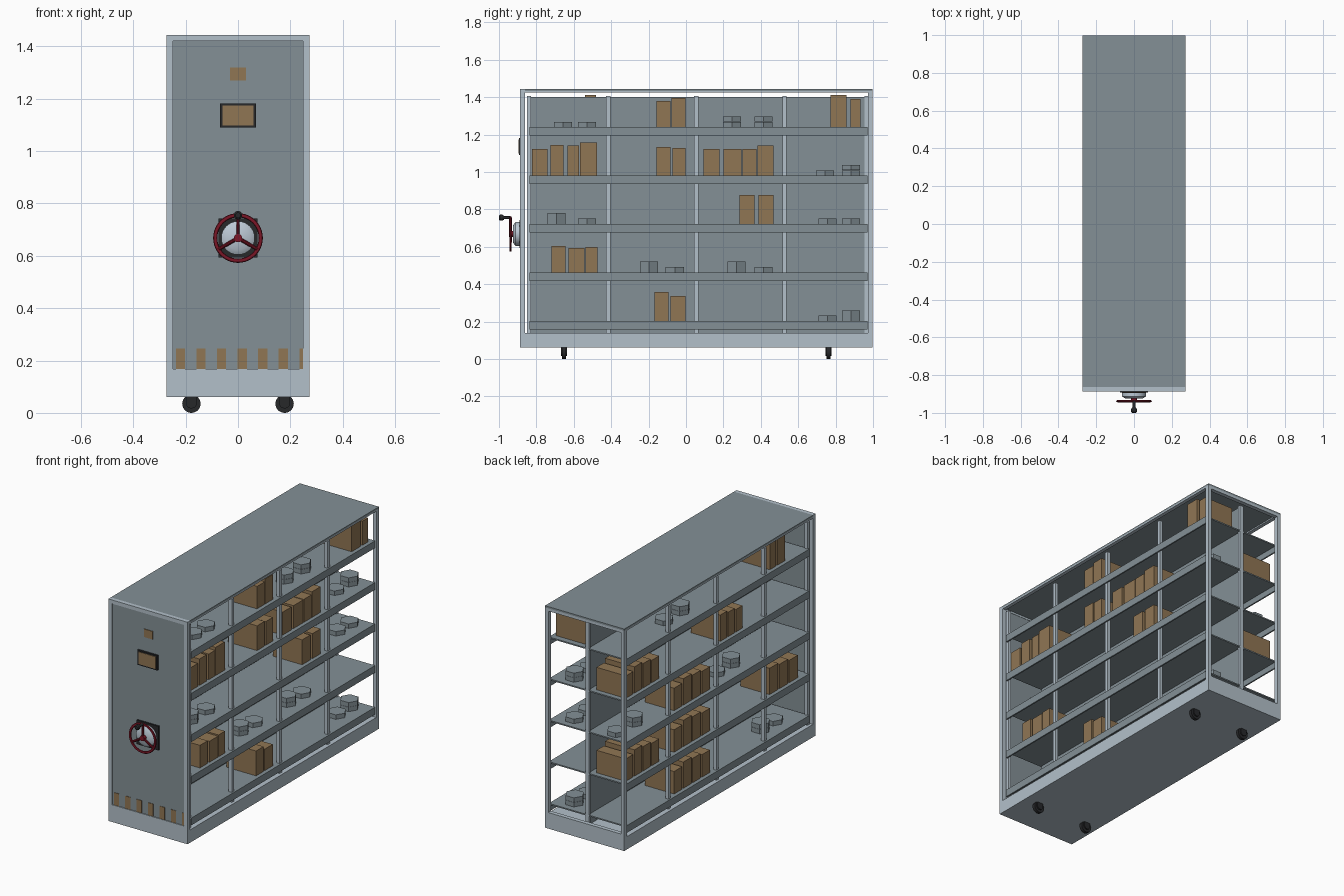
import bpy, bmesh, math
from mathutils import Matrix, Vector

if "Cube" in bpy.data.objects:
    bpy.data.objects.remove(bpy.data.objects["Cube"])


def mat(name, r, g, b):
    m = bpy.data.materials.new(name)
    m.diffuse_color = (r, g, b, 1)
    m.use_nodes = True
    m.node_tree.nodes["Principled BSDF"].inputs["Base Color"].default_value = m.diffuse_color
    return m


LIGHT = mat("pale_frame", .45, .53, .59)
GREY = mat("slate_grey", .23, .28, .305)
BROWN = mat("cardboard", .28, .18, .088)
BLACK = mat("black", .02, .021, .023)
RED = mat("dark_red", .20, .008, .02)
HUB = mat("hub_silver", .50, .58, .66)


def finish(name, bm, m, smooth=False):
    bmesh.ops.recalc_face_normals(bm, faces=bm.faces)
    me = bpy.data.meshes.new(name)
    bm.to_mesh(me)
    bm.free()
    me.materials.append(m)
    ob = bpy.data.objects.new(name, me)
    bpy.context.collection.objects.link(ob)
    if smooth:
        bpy.ops.object.select_all(action='DESELECT')
        ob.select_set(True)
        bpy.context.view_layer.objects.active = ob
        bpy.ops.object.shade_smooth_by_angle(angle=math.radians(35))
    return ob


def add_box(bm, x0, x1, y0, y1, z0, z1):
    c = Matrix.Translation(((x0 + x1) / 2, (y0 + y1) / 2, (z0 + z1) / 2))
    s = Matrix.Diagonal((abs(x1 - x0), y1 - y0, z1 - z0, 1))
    bmesh.ops.create_cube(bm, size=1, matrix=c @ s)


def boxes(name, m, dims):
    bm = bmesh.new()
    for d in dims:
        add_box(bm, *d)
    return finish(name, bm, m)


def add_rod(bm, a, b, r1, r2=None, n=24):
    a, b = Vector(a), Vector(b)
    d = b - a
    M = Matrix.Translation((a + b) / 2) @ d.to_track_quat('Z', 'Y').to_matrix().to_4x4()
    bmesh.ops.create_cone(bm, cap_ends=True, segments=n, radius1=r1,
                          radius2=r1 if r2 is None else r2, depth=d.length, matrix=M)


def rods(name, m, items):
    bm = bmesh.new()
    for i in items:
        add_rod(bm, *i)
    return finish(name, bm, m, True)


W, F, B = .273, -.887, .998
SHELF_Z = [.203, .463, .722, .980, 1.24]

# Carriage base, roof and end frames
boxes("base", LIGHT, [(-W, W, F, B, .06, .14)])
boxes("roof", GREY, [(-W, W, -.862, B, 1.432, 1.443)])
boxes("roof_rails", LIGHT, [(s * .25, s * W, -.862, B, 1.424, 1.432) for s in (-1, 1)])
boxes("front_frame", LIGHT,
      [(s * .248, s * W, F, -.86, .14, 1.443) for s in (-1, 1)]
      + [(-.248, .248, F, -.86, .14, .167), (-.248, .248, F, -.86, 1.42, 1.443)])
boxes("front_panel", GREY, [(-.248, .248, -.881, -.862, .167, 1.42)])
boxes("back_frame", LIGHT,
      [(s * .25, s * W, .972, B, .14, 1.432) for s in (-1, 1)]
      + [(-.25, .25, .972, B, .14, .16), (-.25, .25, .972, B, 1.415, 1.432)])

# Centre divider, uprights and shelves
boxes("centre_divider", GREY, [(-.005, .005, -.83, .97, .14, 1.40)])
boxes("uprights", LIGHT,
      [(s * .235, s * .256, y - .011, y + .011, .14, 1.405)
       for s in (-1, 1) for y in (-.84, -.416, .055, .527)]
      + [(-.012, .012, .955, .972, .14, 1.405)])
boxes("shelf_boards", GREY,
      [(-.257, .257, -.837, .97, z - .008, z) for z in SHELF_Z])
boxes("shelf_lips", GREY,
      [(s * .257, s * .266, -.837, .97, z - .045, z) for s in (-1, 1) for z in SHELF_Z])

# Cardboard boxes: (shelf, y start, y end, height)
right = [(4, -.158, -.083, .14), (4, -.078, -.003, .156), (4, .773, .858, .172),
         (4, .88, .933, .15), (3, -.823, -.741, .143), (3, -.725, -.655, .164),
         (3, -.634, -.572, .16), (3, -.567, -.476, .176), (3, -.158, -.083, .154),
         (3, -.072, -.003, .148), (3, .094, .179, .143), (3, .2, .296, .143),
         (3, .302, .377, .143), (3, .382, .468, .16), (2, .286, .366, .155),
         (2, .388, .468, .155), (1, -.72, -.644, .141), (1, -.628, -.543, .131),
         (1, -.537, -.473, .136), (0, -.168, -.094, .155), (0, -.083, -.003, .134)]
left = [(4, -.63, -.555, .16), (4, -.54, -.48, .17)]
# Rows on the left side: (shelf, y start, y end, count)
for k, y0, y1, n in [(3, -.21, .02, 3), (3, .61, .95, 4), (2, .11, .475, 4),
                     (1, .11, .475, 4), (1, .61, .95, 4), (0, .11, .475, 4),
                     (1, -.755, -.465, 3)]:
    step = (y1 - y0) / n
    left += [(k, y0 + i * step, y0 + (i + 1) * step - .012, .14 + .012 * (i % 3))
             for i in range(n)]
for name, s, rows in (("right_cartons", 1, right), ("left_cartons", -1, left)):
    boxes(name, BROWN, [(s * .04, s * .242, a, b, SHELF_Z[k], SHELF_Z[k] + h)
                        for k, a, b, h in rows])

# Hexagonal tins: (side, shelf, y, layers)
tins = [(1, 4, -.657, 1), (1, 4, -.53, 1), (1, 4, .246, 2), (1, 4, .414, 2),
        (1, 3, .743, 1), (1, 3, .882, 2), (1, 2, -.692, 2), (1, 2, -.53, 1),
        (1, 2, .757, 1), (1, 2, .882, 1), (1, 1, -.198, 2), (1, 1, -.06, 1),
        (1, 1, .27, 2), (1, 1, .414, 1), (1, 0, .757, 1), (1, 0, .882, 2),
        (-1, 4, .27, 2), (-1, 4, .43, 1), (-1, 2, -.08, 1), (-1, 2, -.23, 2),
        (-1, 2, .90, 1), (-1, 2, .73, 2), (-1, 0, -.52, 2), (-1, 0, -.65, 1)]
bm = bmesh.new()
for s, k, y, n in tins:
    for i in range(n):
        z = SHELF_Z[k] + i * .029
        M = Matrix.Translation((s * .15, y, z + .0135)) @ Matrix.Rotation(math.pi / 2, 4, 'Z')
        # corners point along y
        c = bmesh.ops.create_circle(bm, cap_ends=True, segments=6, radius=.056,
                                    matrix=M @ Matrix.Translation((0, 0, -.0135)))
        ring = [v for v in c["verts"]]
        face = ring[0].link_faces[0]
        side = bmesh.ops.extrude_face_region(bm, geom=[face], use_keep_orig=True)
        bmesh.ops.translate(bm, vec=(0, 0, .028),
                            verts=[v for v in side["geom"] if isinstance(v, bmesh.types.BMVert)])
finish("tins", bm, GREY)

# Front labels, display and hazard stripes
boxes("label", BROWN, [(-.03, .03, -.885, -.881, 1.27, 1.32)])
boxes("display_bezel", BLACK, [(-.068, .068, -.893, -.881, 1.09, 1.182)])
boxes("display_screen", BROWN, [(-.06, .06, -.896, -.893, 1.098, 1.174)])
boxes("stripes", BROWN,
      [(-.237 + i * .0785, min(-.202 + i * .0785, .248), -.884, -.881, .167, .245)
       for i in range(7)])

# Handwheel
CZ, RY = .668, -.938
boxes("wheel_plate", BLACK, [(-.075, .075, -.891, -.881, CZ - .075, CZ + .075)])
rods("wheel_hub", HUB, [((0, -.891, CZ), (0, -.912, CZ), .064, .064, 32),
                        ((0, -.912, CZ), (0, -.925, CZ), .064, .045, 32)])
bm = bmesh.new()
N, T, R = 40, 8, .087
grid = [[bm.verts.new(((R + .008 * math.cos(b)) * math.cos(a), RY + .006 * math.sin(b),
                       CZ + (R + .008 * math.cos(b)) * math.sin(a)))
         for b in [2 * math.pi * j / T for j in range(T)]]
        for a in [2 * math.pi * i / N for i in range(N)]]
for i in range(N):
    for j in range(T):
        p, q = grid[i], grid[(i + 1) % N]
        bm.faces.new((p[j], q[j], q[(j + 1) % T], p[(j + 1) % T]))
for a in (90, 210, 330):
    a = math.radians(a)
    add_rod(bm, (0, RY, CZ), (R * math.cos(a), RY, CZ + R * math.sin(a)), .007, None, 10)
add_rod(bm, (0, -.92, CZ), (0, -.946, CZ), .016, None, 20)
finish("handwheel", bm, RED, True)
rods("handle_knob", BLACK, [((0, -.938, CZ + R), (0, -.975, CZ + R), .008, .008, 16),
                            ((0, -.972, CZ + R), (0, -.982, CZ + R), .010, .016, 20),
                            ((0, -.982, CZ + R), (0, -.995, CZ + R), .016, .016, 20),
                            ((0, -.995, CZ + R), (0, -1.0, CZ + R), .016, .010, 20)])

# Castors
cast = []
for x in (-.178, .178):
    for y in (-.652, .762):
        cast += [((x, y - .010, .035), (x, y + .010, .035), .035, .035, 28),
                 ((x, y - .017, .038), (x, y + .017, .038), .021, .021, 20)]
rods("castors", BLACK, cast)
boxes("castor_mounts", BLACK, [(x - .02, x + .02, y - .017, y + .017, .038, .062)
                               for x in (-.178, .178) for y in (-.652, .762)])
